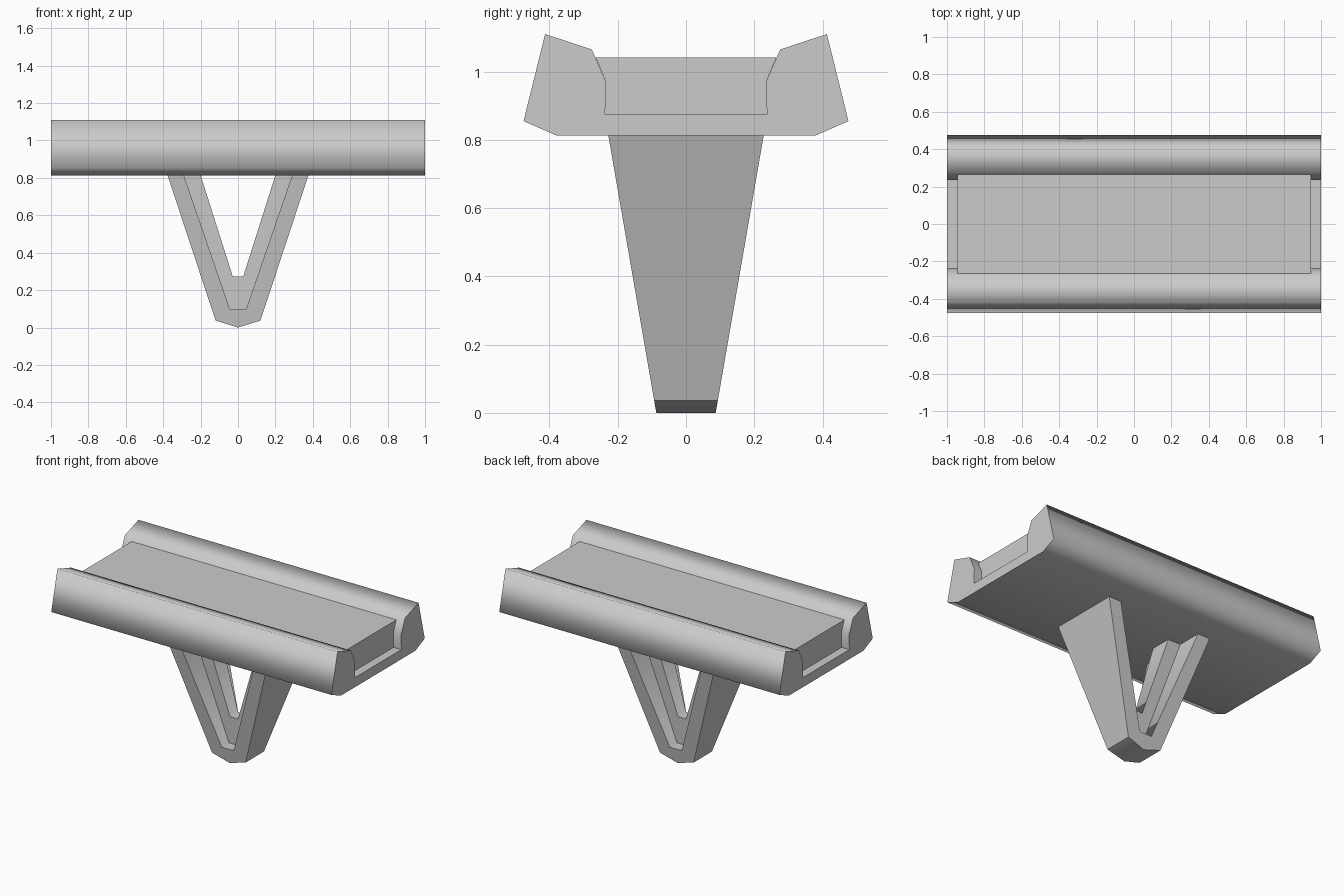
import bpy
import bmesh

cube = bpy.data.objects.get("Cube")
if cube:
    bpy.data.objects.remove(cube, do_unlink=True)

grey = bpy.data.materials.new("light grey")
grey.use_nodes = True
grey.diffuse_color = (0.6, 0.6, 0.6, 1)
grey.node_tree.nodes["Principled BSDF"].inputs["Base Color"].default_value = (0.6, 0.6, 0.6, 1)


def prism(name, profile, place, sharp=()):
    """Solid between two copies of a profile; place(u, z, side) gives each point.
    The walls are smooth except at the corners listed in sharp."""
    bm = bmesh.new()
    a, b = ([bm.verts.new(place(u, z, s)) for u, z in profile] for s in (-1, 1))
    caps = [bm.faces.new(a), bm.faces.new(b)]
    n = len(profile)
    for i in range(n):
        j = (i + 1) % n
        bm.faces.new((a[i], a[j], b[j], b[i])).smooth = True
    for cap in caps:
        for edge in cap.edges:
            edge.smooth = False
    for i in sharp:
        bm.edges.get((a[i], b[i])).smooth = False
    bmesh.ops.recalc_face_normals(bm, faces=bm.faces)
    mesh = bpy.data.meshes.new(name)
    bm.to_mesh(mesh)
    bm.free()
    mesh.materials.append(grey)
    obj = bpy.data.objects.new(name, mesh)
    bpy.context.collection.objects.link(obj)
    return obj


def mirrored(half):
    """Closed symmetric profile from its positive half."""
    return half + [(-u, z) for u, z in reversed(half)]


def along_x(half_length):
    return lambda u, z, s: (s * half_length, u, z)


def tapered(ratio):
    """Thickness in y that narrows towards the foot."""
    return lambda u, z, s: (u, s * ratio * (0.087 + 0.173 * z), z)


# Channel body with two raised side rails
channel = mirrored([(0.38, 0.813), (0.476, 0.855), (0.413, 1.11),
                    (0.276, 1.065), (0.235, 0.972), (0.237, 0.875)])
prism("channel_body", channel, along_x(1.0), sharp=(5, 6))

# Insert lying in the channel, a little shorter than the body
insert = mirrored([(0.237, 0.875), (0.235, 0.972), (0.265, 1.042)])
prism("insert_plate", insert, along_x(0.945), sharp=range(len(insert)))

# V-shaped clip below: wide outer flange and thin inner web
outer = [(0.377, 0.815), (0.12, 0.037)]
middle = [(0.29, 0.815), (0.043, 0.097)]
inner = [(0.2, 0.815), (0.028, 0.273)]


def v_band(outside, inside, tip=()):
    left = [(-u, z) for u, z in outside]
    back = [(-u, z) for u, z in reversed(inside)]
    return left + list(tip) + outside[::-1] + inside + back


prism("clip_flange", v_band(outer, middle, [(0, 0)]), tapered(1.0),
      sharp=(0, 1, 3, 4, 5, 8))
prism("clip_web", v_band(middle, inner), tapered(0.3), sharp=(0, 3, 4, 7))
